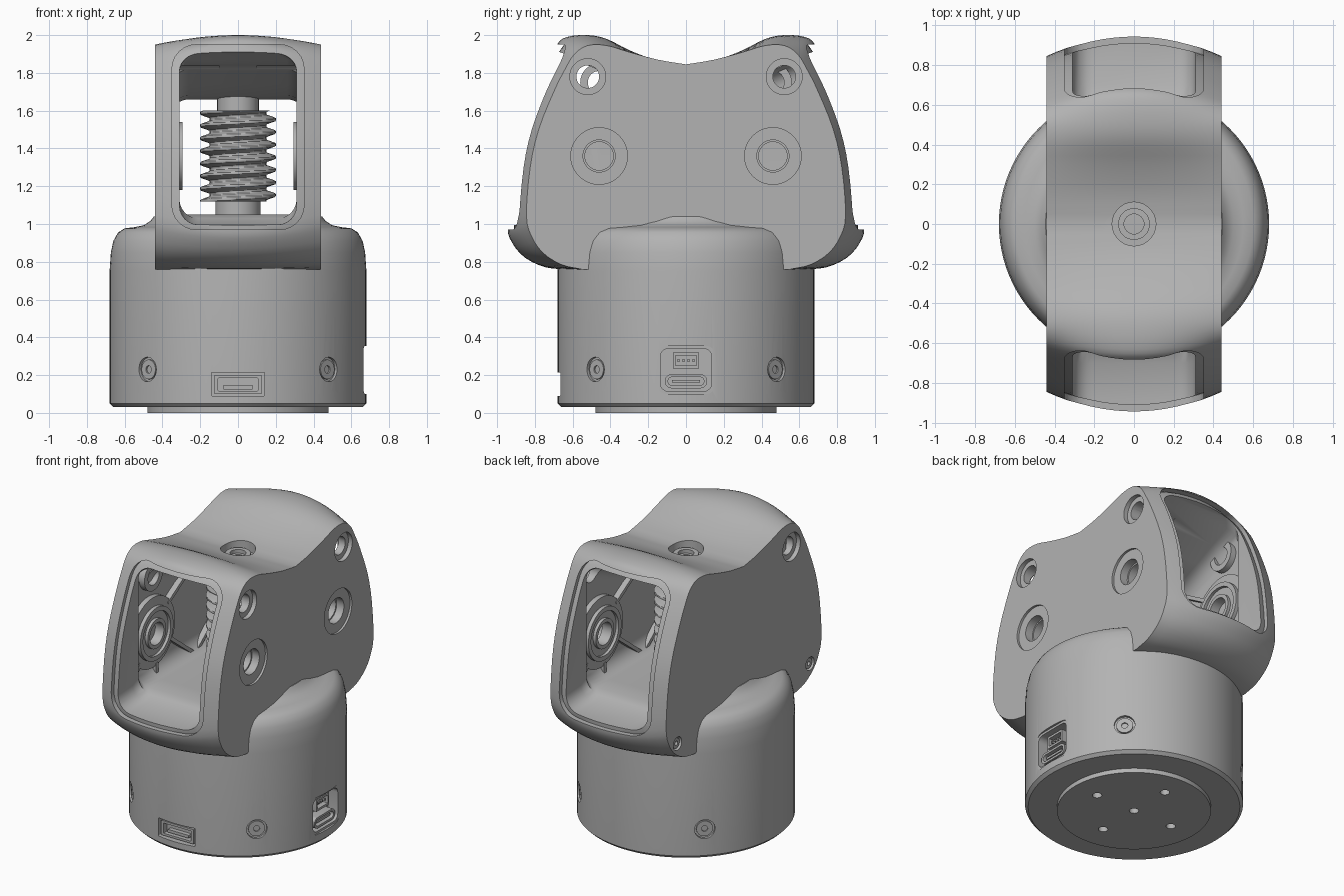
import bpy, bmesh, math
from mathutils import Vector

cube = bpy.data.objects.get("Cube")
if cube:
    bpy.data.objects.remove(cube, do_unlink=True)

grey = bpy.data.materials.new("satin grey")
grey.use_nodes = True
grey.diffuse_color = (0.45, 0.45, 0.45, 1)
for node in grey.node_tree.nodes:
    if node.type == 'BSDF_PRINCIPLED':
        node.inputs["Base Color"].default_value = grey.diffuse_color


def loft(name, rings, cyclic=False):
    """Skin equal-length rings; cap the ends or join last to first."""
    bm = bmesh.new()
    vs = [[bm.verts.new(p) for p in ring] for ring in rings]
    n = len(vs[0])
    pairs = list(zip(vs, vs[1:])) + ([(vs[-1], vs[0])] if cyclic else [])
    for a, b in pairs:
        for i in range(n):
            j = (i + 1) % n
            bm.faces.new((a[i], a[j], b[j], b[i]))
    if not cyclic:
        bm.faces.new(vs[0])
        bm.faces.new(vs[-1])
    bmesh.ops.recalc_face_normals(bm, faces=bm.faces)
    mesh = bpy.data.meshes.new(name)
    bm.to_mesh(mesh)
    bm.free()
    mesh.materials.append(grey)
    ob = bpy.data.objects.new(name, mesh)
    bpy.context.collection.objects.link(ob)
    return ob


def lathe(name, profile, origin=(0, 0, 0), axis=(0, 0, 1), n=48, cyclic=False):
    """Turn (radius, height) pairs about an axis."""
    q = Vector((0, 0, 1)).rotation_difference(Vector(axis))
    o = Vector(origin)
    turns = [2 * math.pi * i / n for i in range(n)]
    return loft(name, [[o + q @ Vector((r * math.cos(t), r * math.sin(t), h))
                        for t in turns] for r, h in profile], cyclic)


def rounded(w, z0, z1, r, n=6):
    """Rounded rectangle as (across, z) pairs."""
    pts = []
    for k, (cx, cz) in enumerate(((w - r, z1 - r), (r - w, z1 - r),
                                  (r - w, z0 + r), (w - r, z0 + r))):
        for i in range(n + 1):
            a = math.pi / 2 * (k + i / n)
            pts.append((cx + r * math.cos(a), cz + r * math.sin(a)))
    return pts


def block(name, w, z0, z1, r, a, b, along_x=False):
    """Rounded rectangle extruded from a to b along y or x."""
    pts = rounded(w, z0, z1, r)
    return loft(name, [[(d, u, z) if along_x else (u, d, z) for u, z in pts]
                       for d in (a, b)])


def cut(ob, *cutters):
    for c in cutters:
        mod = ob.modifiers.new("cut", 'BOOLEAN')
        mod.operation, mod.solver, mod.object = 'DIFFERENCE', 'EXACT', c
        bpy.context.view_layer.objects.active = ob
        bpy.ops.object.modifier_apply(modifier=mod.name)
        bpy.data.objects.remove(c, do_unlink=True)


def rod(r, x0, x1, y, z):
    return lathe("cutter", [(r, x0), (r, x1)], (0, y, z), (1, 0, 0))


def smooth(pts, steps=3):
    """Catmull-Rom refinement of an open path."""
    p = [Vector(v) for v in pts]
    p = [2 * p[0] - p[1]] + p + [2 * p[-1] - p[-2]]
    out = []
    for a, b, c, d in zip(p, p[1:], p[2:], p[3:]):
        for k in range(steps):
            t = k / steps
            out.append(0.5 * (2 * b + (c - a) * t + (2 * a - 5 * b + 4 * c - d) * t * t
                              + (3 * b - a - 3 * c + d) * t ** 3))
    return out + [p[-2]]


# Head: half outlines (y, z) at the flat sides and at the bulged middle
SIDE = smooth([(0, 1.845), (.15, 1.87), (.3, 1.91), (.42, 1.945), (.52, 1.945), (.59, 1.9),
               (.64, 1.82), (.7, 1.7), (.78, 1.5), (.825, 1.3), (.845, 1.05), (.82, .94),
               (.76, .85), (.66, .785), (.55, .76)])
MID = smooth([(0, 1.84), (.15, 1.865), (.3, 1.92), (.42, 1.98), (.52, 2.0), (.63, 1.99),
              (.69, 1.94), (.8, 1.73), (.88, 1.5), (.92, 1.3), (.945, 1.0), (.92, .9),
              (.85, .82), (.74, .77), (.62, .76)])


def head_body(name, scale=1.0):
    rings = []
    for i in range(17):
        u = i / 8 - 1
        half = [s.lerp(m, 1 - u * u) for s, m in zip(SIDE, MID)]
        outline = [(p.x, p.y) for p in half] + [(-p.x, p.y) for p in half[:0:-1]]
        rings.append([(.44 * u, y * scale, 1.4 + (z - 1.4) * scale) for y, z in outline])
    return loft(name, rings)


head = head_body("head_housing")

# Stepped window frames, following the bulged front and back
for s in (-1, 1):
    step = block("cutter", .35, .97, 1.95, .13, s * .55, s * 1.2)
    cut(step, head_body("cutter", .965))
    cut(head, step)

# Cavity running through both windows: (y, half width, floor, ceiling)
sections = [(0, .36, 1.05, 1.66), (.15, .36, 1.05, 1.68), (.3, .36, 1.05, 1.74),
            (.45, .36, 1.05, 1.81), (.59, .36, 1.05, 1.87), (.64, .31, 1.03, 1.9),
            (.7, .31, 1.0, 1.92), (1.2, .31, .99, 1.92)]
sections = [(-y, *rest) for y, *rest in sections[:0:-1]] + sections
cut(head, loft("cutter", [[(x, y, z) for x, z in rounded(w, lo, hi, .1)]
                          for y, w, lo, hi in sections]))

# Holes and counterbores in the flat sides
for y in (-.46, .46):
    cut(head, rod(.15, .425, .5, y, 1.36), rod(.085, .2, .5, y, 1.36))
for y in (-.52, .52):
    cut(head, rod(.095, .41, .5, y, 1.78), rod(.06, .1, .5, y, 1.78))
cut(head, rod(.095, -.5, -.41, -.52, 1.78), rod(.06, -.5, -.1, -.52, 1.78))
for y in (-.72, .72):
    cut(head, rod(.045, -.5, -.41, y, .9))
    lathe("side_screw", [(.035, 0), (.035, .05), (.015, .05), (.015, .02)],
          (-.38, y, .9), (-1, 0, 0), 24)
cut(head, lathe("cutter", [(.11, 1.79), (.11, 2)]))

# Bearing rings and ribs on the inner walls
for s in (-1, 1):
    for y in (-.46, .46):
        lathe("bearing", [(.075, 0), (.1, 0), (.1, .02), (.15, .02), (.15, 0), (.18, 0),
                          (.18, .025), (.24, .03), (.24, .075), (.075, .075)],
              (s * .295, y, 1.36), (s, 0, 0), cyclic=True)
        if s < 0:
            lathe("hole_boss", [(.06, 0), (.1, 0), (.1, .05), (.06, .05)],
                  (-.32, y, 1.75), (-1, 0, 0), 32, True)
    for y0, z0, y1, z1 in ((.42, 1.14, .42, 1.04), (.6, 1.2, .72, 1.04),
                           (.3, 1.5, 0, 1.68), (.27, 1.25, 0, 1.04)):
        for f in (-1, 1):
            d = Vector((0, f * (y1 - y0), z1 - z0)).normalized()
            side = Vector((0, -d.z, d.y)) * .012
            ring = []
            for p in (Vector((0, f * y0, z0)), Vector((0, f * y1, z1))):
                ring.append([p + side * a + Vector((s * x, 0, 0))
                             for a, x in ((-1, .32), (1, .32), (1, .37), (-1, .37))])
            loft("wall_rib", ring)

# Worm gear on a vertical shaft, with the screw above it
lathe("worm_shaft", [(.12, 1.04), (.12, 1.12), (.11, 1.12), (.11, 1.68)])
lathe("top_screw", [(.08, 1.76), (.08, 1.82), (.05, 1.82), (.05, 1.795), (.03, 1.795),
                    (.03, 1.77)], n=32)
worm = []
for i in range(86):
    h = i / 85
    ring = []
    for k in range(48):
        phase = (h * 7.2 - k / 48) % 1
        r = .15 + .05 * min(1, max(0, 1.5 - 4 * abs(phase - .5)))
        a = 2 * math.pi * k / 48
        ring.append((r * math.cos(a), r * math.sin(a), 1.12 + .48 * h))
    worm.append(ring)
loft("worm_gear", worm)

# Round base with a rounded shoulder
base = lathe("base", [(.48, 0), (.48, .03), (.66, .03), (.68, .05), (.68, .75), (.673, .85),
                      (.66, .91), (.635, .955), (.6, .977), (.55, .983), (.5, .993),
                      (.465, 1.015), (.445, 1.04)], n=96)
holes = [(0, 0), (.3, 0), (-.3, 0), (0, .3), (0, -.3)]
for x, y in holes:
    cut(base, lathe("cutter", [(.03, -.1), (.03, .08)], (x, y, 0), n=24))

# Four recessed screws around the base
for x in (-1, 1):
    for y in (-1, 1):
        d = Vector((x, y, 0)).normalized()
        o = d * .6 + Vector((0, 0, .23))
        cut(base, lathe("cutter", [(.065, .06), (.065, .2)], o, d, 32))
        lathe("base_screw", [(.052, 0), (.052, .07), (.02, .07), (.02, .04)], o, d, 32)

# Side port with two connectors
cut(base, block("cutter", .155, .1, .355, .05, .665, .8, True))
cut(base, block("cutter", .135, .115, .34, .04, .59, .8, True))
socket = block("oval_socket", .112, .13, .205, .036, .58, .66, True)
cut(socket, block("cutter", .095, .145, .19, .022, .62, .7, True))
block("oval_tongue", .075, .16, .175, .005, .6, .65, True)
pins = block("pin_socket", .07, .235, .32, .004, .58, .645, True)
cut(pins, block("cutter", .055, .25, .305, .004, .61, .7, True))
for i in range(4):
    pin = block("socket_pin", .006, .27, .285, .003, .59, .635, True)
    pin.location.y = (i - 1.5) * .026

# Front connector slot
cut(base, block("cutter", .14, .09, .215, .005, -.8, -.6))
slot = block("front_socket", .125, .1, .2, .004, -.59, -.66)
cut(slot, block("cutter", .105, .115, .185, .004, -.62, -.7))
block("front_tongue", .08, .125, .145, .003, -.6, -.65)

# Smooth shading with kept edges
for ob in bpy.context.scene.objects:
    ob.select_set(ob.type == 'MESH')
bpy.context.view_layer.objects.active = base
bpy.ops.object.shade_smooth_by_angle(angle=math.radians(32))
